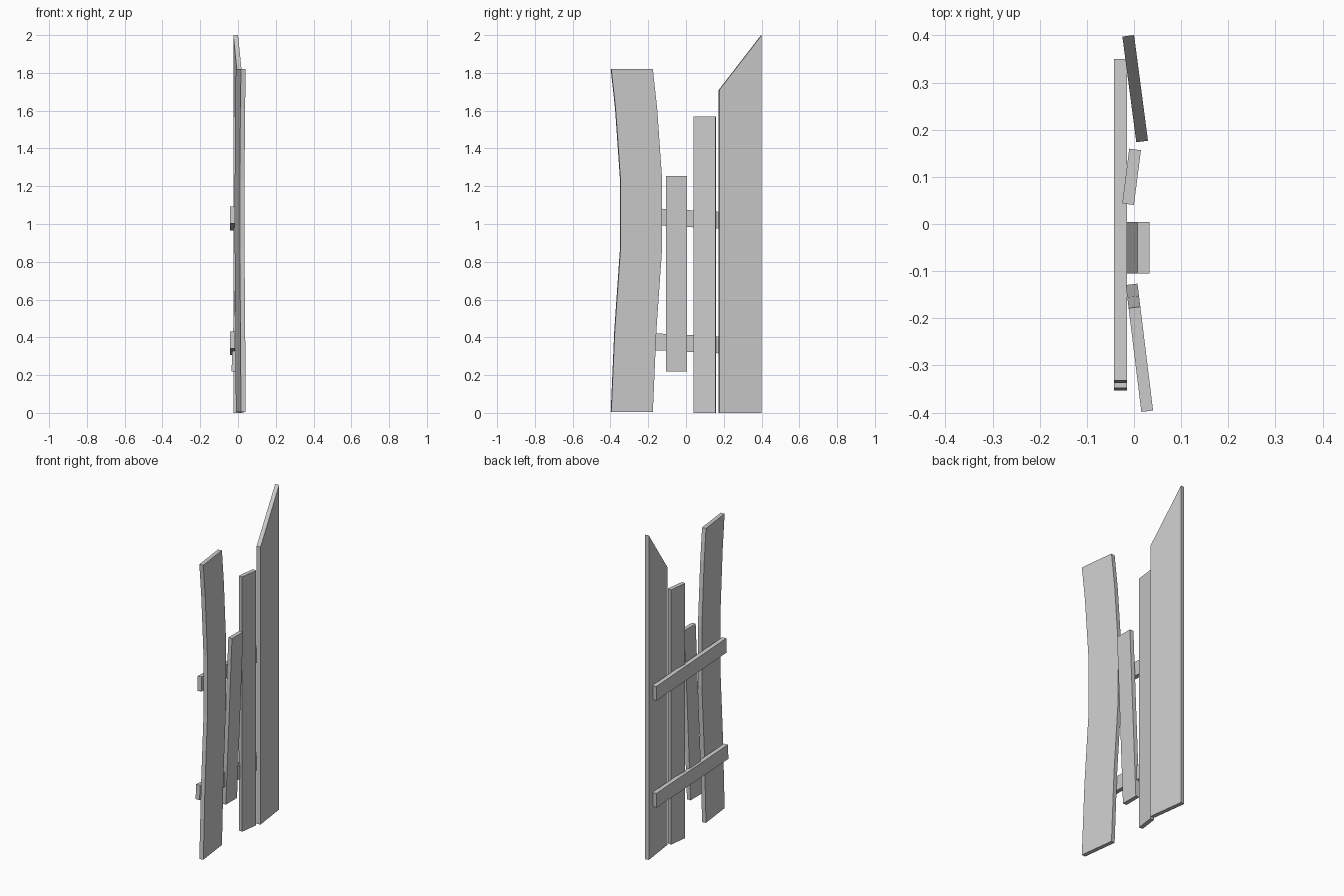
import bpy, bmesh, math

if "Cube" in bpy.data.objects:
    bpy.data.objects.remove(bpy.data.objects["Cube"])

THICK = 0.025


def board(name, outline, centre, turn=0.0, lean=0.0, thick=THICK):
    """Extrude a (y, z) outline along x, yawed about centre (x, y); lean = x shift per z."""
    cx, cy = centre
    t = math.tan(turn)
    # offset of each face, perpendicular to the board
    ox, oy = math.cos(turn) * thick / 2, math.sin(turn) * thick / 2
    bm = bmesh.new()
    sides = []
    for s in (-1, 1):
        sides.append([bm.verts.new((cx - (y - cy) * t + lean * z + s * ox, y + s * oy, z))
                      for y, z in outline])
    bm.faces.new(sides[0])
    bm.faces.new(sides[1])
    n = len(outline)
    for i in range(n):
        j = (i + 1) % n
        bm.faces.new((sides[0][i], sides[0][j], sides[1][j], sides[1][i]))
    bmesh.ops.recalc_face_normals(bm, faces=bm.faces)
    mesh = bpy.data.meshes.new(name)
    bm.to_mesh(mesh)
    bm.free()
    obj = bpy.data.objects.new(name, mesh)
    bpy.context.collection.objects.link(obj)
    return obj


def rect(y0, y1, z0, z1):
    return [(y0, z0), (y1, z0), (y1, z1), (y0, z1)]


# Warped plank: a bowed centre line given a constant width
bow = [(-0.287, 0.005), (-0.268, 0.44), (-0.238, 0.87), (-0.238, 1.235),
       (-0.264, 1.61), (-0.287, 1.82)]
half = 0.11
warped = [(y + half, z) for y, z in bow] + [(y - half, z) for y, z in reversed(bow)]
board("warped_plank", warped, (0.0145, -0.287), math.radians(7))

# Short plank, leaning out at the top
lean = 0.042 / 1.035
board("short_plank", rect(-0.105, 0.004, 0.22, 1.255), (-0.022 - lean * 0.22, -0.05),
      0.0, lean)

# Medium plank
board("medium_plank", rect(0.042, 0.158, 0.0, 1.57), (-0.005, 0.101), math.radians(-7.3))

# Tall plank with slanted top
board("tall_plank", [(0.175, 0.0), (0.399, 0.0), (0.399, 2.0), (0.175, 1.71)],
      (0.0025, 0.287), math.radians(7.5))

# Two sloping cross braces on the back
for name, y0, y1, top0, drop in (("upper_brace", -0.332, 0.350, 1.092, 0.037),
                                 ("lower_brace", -0.348, 0.350, 0.43, 0.034)):
    h, skew = 0.089, 0.005
    outline = [(y0 - skew, top0 - h), (y1 - skew, top0 - drop - h),
               (y1, top0 - drop), (y0, top0)]
    board(name, outline, (-0.0285, 0.0), thick=0.027)
